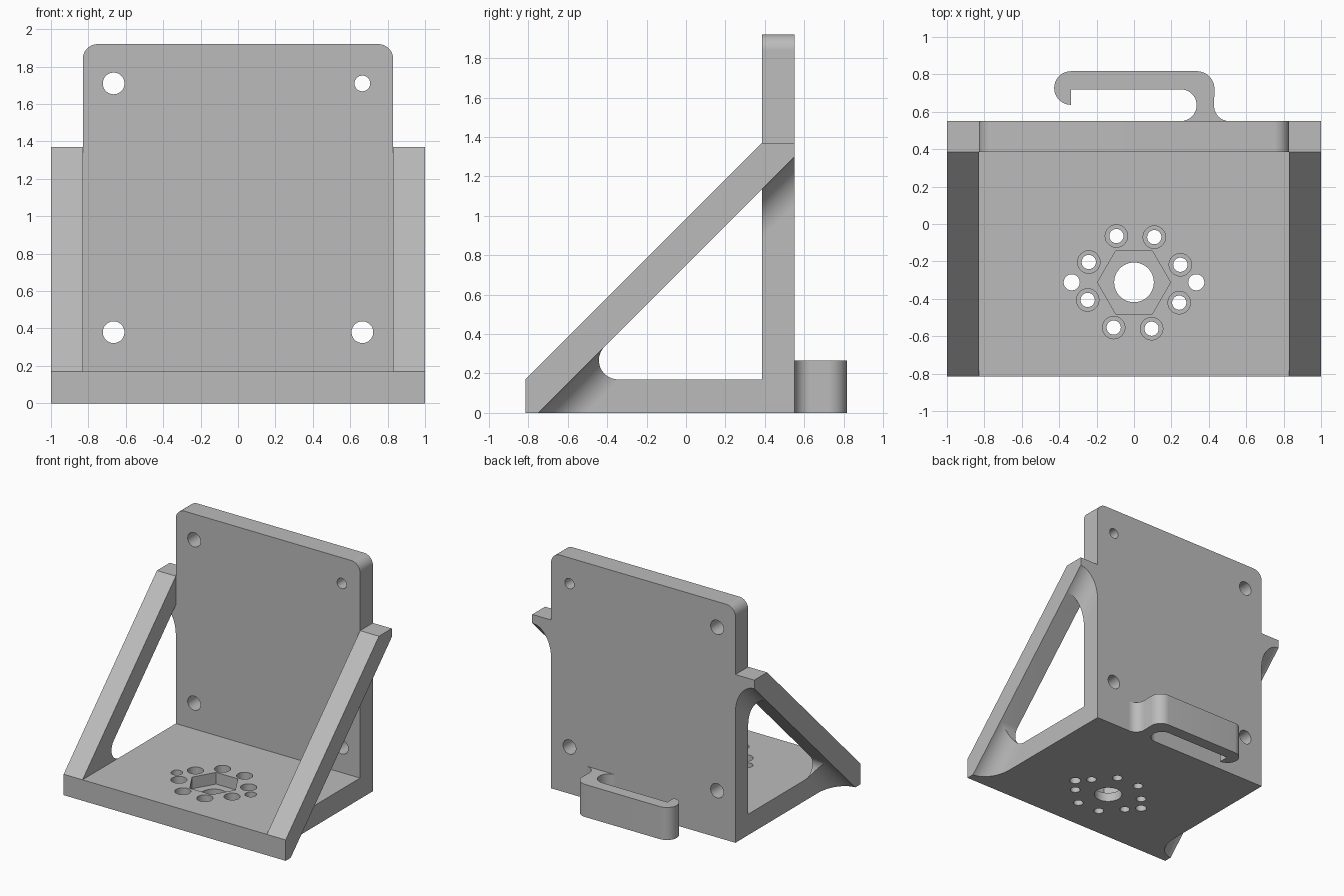
import bpy, bmesh
from math import sin, cos, radians, sqrt
from mathutils import Vector

if "Cube" in bpy.data.objects:
    bpy.data.objects.remove(bpy.data.objects["Cube"])

grey = bpy.data.materials.new("plain grey")
grey.use_nodes = True
COLOR = (0.5, 0.5, 0.5, 1)
grey.diffuse_color = COLOR
grey.node_tree.nodes["Principled BSDF"].inputs["Base Color"].default_value = COLOR

ALONG = {
    "X": lambda a, b, d: (d, a, b),
    "Y": lambda a, b, d: (a, d, b),
    "Z": lambda a, b, d: (a, b, d),
}


def arc(cx, cy, r, start, end, n=16):
    angles = [radians(start + (end - start) * i / n) for i in range(n + 1)]
    return [(cx + r * cos(t), cy + r * sin(t)) for t in angles]


def circle(cx, cy, r, n=48):
    return arc(cx, cy, r, 0, 360, n)[:-1]


def prism(name, outline, place, lo, hi):
    """Extrude a 2D outline between two depths."""
    bm = bmesh.new()
    low = [bm.verts.new(place(a, b, lo)) for a, b in outline]
    high = [bm.verts.new(place(a, b, hi)) for a, b in outline]
    bm.faces.new(low)
    bm.faces.new(high)
    for i in range(len(low)):
        j = (i + 1) % len(low)
        bm.faces.new((low[i], low[j], high[j], high[i]))
    bmesh.ops.recalc_face_normals(bm, faces=bm.faces)
    mesh = bpy.data.meshes.new(name)
    bm.to_mesh(mesh)
    bm.free()
    mesh.materials.append(grey)
    obj = bpy.data.objects.new(name, mesh)
    bpy.context.collection.objects.link(obj)
    return obj


def select(obj):
    bpy.ops.object.select_all(action="DESELECT")
    obj.select_set(True)
    bpy.context.view_layer.objects.active = obj


def boolean(obj, tool, operation="DIFFERENCE"):
    mod = obj.modifiers.new("cut", "BOOLEAN")
    mod.operation = operation
    mod.solver = "EXACT"
    mod.object = tool
    select(obj)
    bpy.ops.object.modifier_apply(modifier=mod.name)
    bpy.data.objects.remove(tool)


def finish(obj):
    select(obj)
    bpy.ops.object.shade_smooth_by_angle(angle=radians(30))


W, T = 0.83, 0.17                     # plate half width, plate thickness
FRONT, INNER, BACK = -0.815, 0.385, 0.55
TOP, SHOULDER = 1.92, 1.37

# Upright plate with rounded top corners and four screw holes
R = 0.08
outline = [(-W, 0), (W, 0)] + arc(W - R, TOP - R, R, 0, 90) + arc(R - W, TOP - R, R, 90, 180)
back_plate = prism("back_plate", outline, ALONG["Y"], INNER, BACK)
for x, z, r in ((-0.665, 1.71, 0.058), (0.665, 1.71, 0.042),
                (-0.665, 0.38, 0.058), (0.665, 0.38, 0.058)):
    boolean(back_plate, prism("drill", circle(x, z, r), ALONG["Y"], 0.3, 0.6))
finish(back_plate)

# Base plate with hexagonal pocket, centre bore and ring of counterbored holes
base_plate = prism("base_plate", [(-W, FRONT), (W, FRONT), (W, INNER), (-W, INNER)],
                   ALONG["Z"], 0, T)
CY, FLOOR = -0.312, 0.075


def drill_base(cx, cy, r, floor=-0.1, sides=48):
    boolean(base_plate, prism("drill", circle(cx, cy, r, sides), ALONG["Z"], floor, 0.3))


drill_base(0, CY, 0.195, FLOOR, 6)
drill_base(0, CY, 0.106)
for i in range(8):
    t = radians(20.8 + 45 * i)
    x, y = 0.265 * cos(t), CY + 0.265 * sin(t)
    drill_base(x, y, 0.06, FLOOR)
    drill_base(x, y, 0.038)
for x in (-0.333, 0.333):
    drill_base(x, CY, 0.043)
finish(base_plate)

# Diagonal side braces, flared where they meet the plates
S = sqrt(0.5)
section = [(W, 0.4), (1, 0.4)] + arc(1, -T, T, 90, 180, 24)
side_outline = [(FRONT, 0), (BACK, 0), (BACK, SHOULDER), (INNER, SHOULDER), (FRONT, T)]
opening = [(INNER, T)] + arc(-0.345, 0.267, 0.097, 270, 135) + [(INNER, INNER + 0.75)]
for side, label in ((1, "left"), (-1, "right")):
    def slanted(x, n, d, side=side):
        return Vector((side * x, -0.75 + S * (d - n), S * (d + n)))
    brace = prism(label + "_brace", section, slanted, -1, 3)
    boolean(brace, prism("limit", side_outline, ALONG["X"], -1.2, 1.2), "INTERSECT")
    boolean(brace, prism("window", opening, ALONG["X"], -1.2, 1.2))
    finish(brace)

# Cable hook on the rear face
hook_outline = (arc(0.51, 0.632, 0.082, 270, 180)
                + arc(0.335, 0.722, 0.095, 0, 90)
                + arc(-0.337, 0.727, 0.09, 90, 270)
                + [(-0.337, 0.72)]
                + arc(0.25, 0.635, 0.085, 90, -90, 24))
finish(prism("cable_hook", hook_outline, ALONG["Z"], 0, 0.265))
